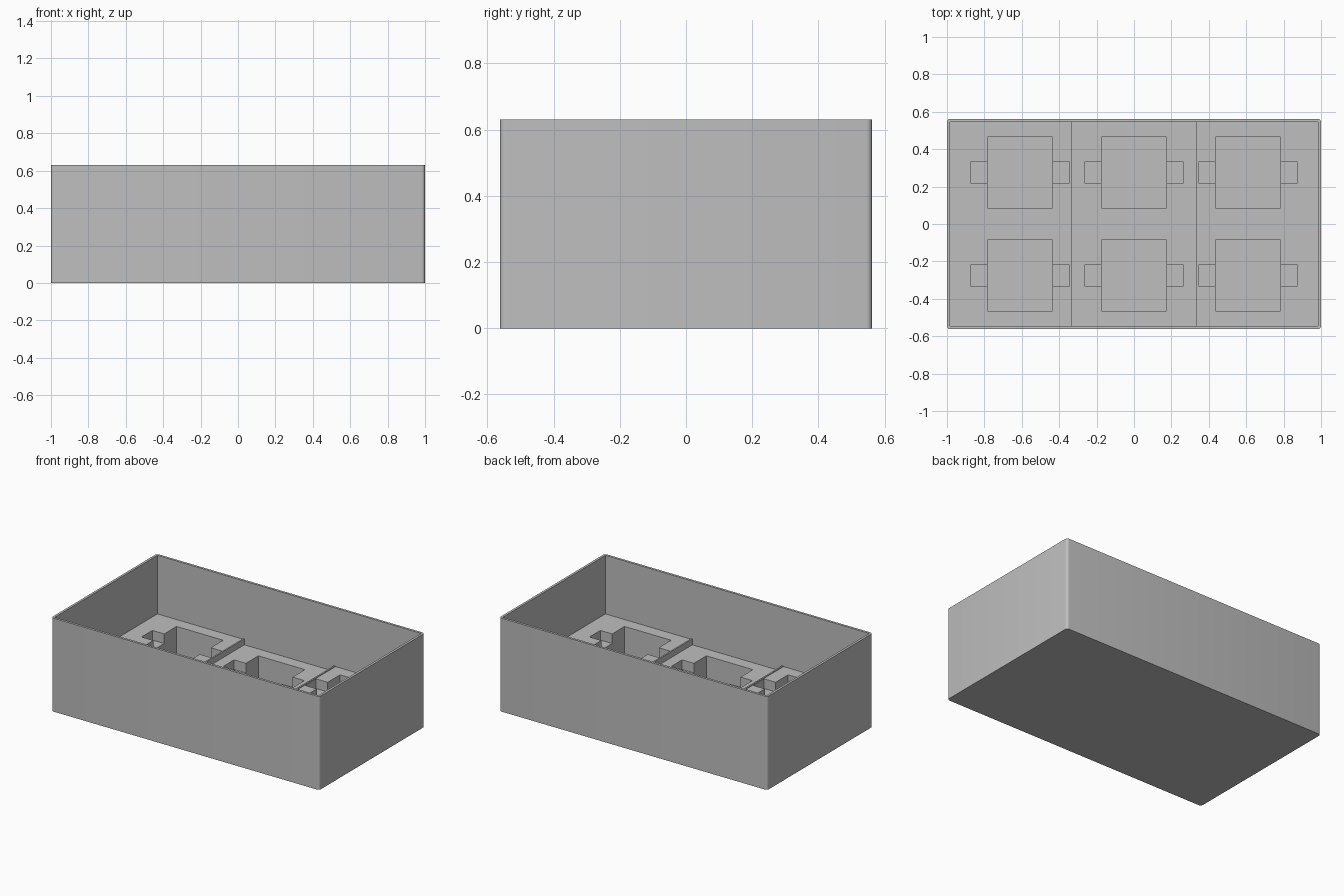
import bpy
import bmesh

cube = bpy.data.objects.get("Cube")
if cube:
    bpy.data.objects.remove(cube, do_unlink=True)

grey = bpy.data.materials.new("plain_grey")
grey.use_nodes = True
colour = (0.52, 0.52, 0.52, 1)
grey.diffuse_color = colour
grey.node_tree.nodes["Principled BSDF"].inputs["Base Color"].default_value = colour

LENGTH, DEPTH, HEIGHT, WALL = 2.0, 1.125, 0.63, 0.016
INNER_X, INNER_Y = LENGTH / 2 - WALL, DEPTH / 2 - WALL


def box(name, x, y, z, radius=0):
    """Box between (low, high) pairs, with optional rounded upright edges."""
    bm = bmesh.new()
    bmesh.ops.create_cube(bm, size=1)
    for v in bm.verts:
        v.co = [r[0] if c < 0 else r[1] for c, r in zip(v.co, (x, y, z))]
    if radius:
        upright = [e for e in bm.edges if abs(e.verts[0].co.z - e.verts[1].co.z) > 0.01]
        bmesh.ops.bevel(bm, geom=upright, offset=radius, segments=5,
                        profile=0.5, affect='EDGES')
    mesh = bpy.data.meshes.new(name)
    bm.to_mesh(mesh)
    bm.free()
    mesh.materials.append(grey)
    obj = bpy.data.objects.new(name, mesh)
    bpy.context.collection.objects.link(obj)
    return obj


def cut(target, x, y, z):
    """Subtract a box from the target."""
    cutter = box("cutter", x, y, z)
    cutter.hide_render = True
    mod = target.modifiers.new("cut", 'BOOLEAN')
    mod.operation, mod.solver, mod.object = 'DIFFERENCE', 'EXACT', cutter
    bpy.context.view_layer.objects.active = target
    bpy.ops.object.modifier_apply(modifier=mod.name)
    bpy.data.objects.remove(cutter, do_unlink=True)


# Open outer case with rounded corners
case = box("outer_case", (-LENGTH / 2, LENGTH / 2), (-DEPTH / 2, DEPTH / 2), (0, HEIGHT), 0.018)
cut(case, (-INNER_X, INNER_X), (-INNER_Y, INNER_Y), (WALL, 1))
bpy.ops.object.select_all(action='DESELECT')
case.select_set(True)
bpy.context.view_layer.objects.active = case
bpy.ops.object.shade_smooth_by_angle()

# Three trays, the middle one lower, each with two stepped pockets
DIVIDER = (0.335, 0.345)
trays = [
    ("right_tray", -INNER_X, -DIVIDER[1], -0.61, 0.235),
    ("middle_tray", -DIVIDER[0], DIVIDER[0], 0, 0.2),
    ("left_tray", DIVIDER[1], INNER_X, 0.61, 0.235),
]
for name, x0, x1, cx, top in trays:
    tray = box(name, (x0, x1), (-INNER_Y, INNER_Y), (0.01, top))
    for cy in (-0.275, 0.275):
        cut(tray, (cx - 0.174, cx + 0.174), (cy - 0.19, cy + 0.19), (0.02, 1))
        cut(tray, (cx - 0.262, cx + 0.262), (cy - 0.058, cy + 0.058), (top - 0.065, 1))

# Thin dividers between the trays
for side, name in ((-1, "right_divider"), (1, "left_divider")):
    box(name, sorted(side * d for d in DIVIDER), (-INNER_Y, INNER_Y), (0.01, 0.24))
